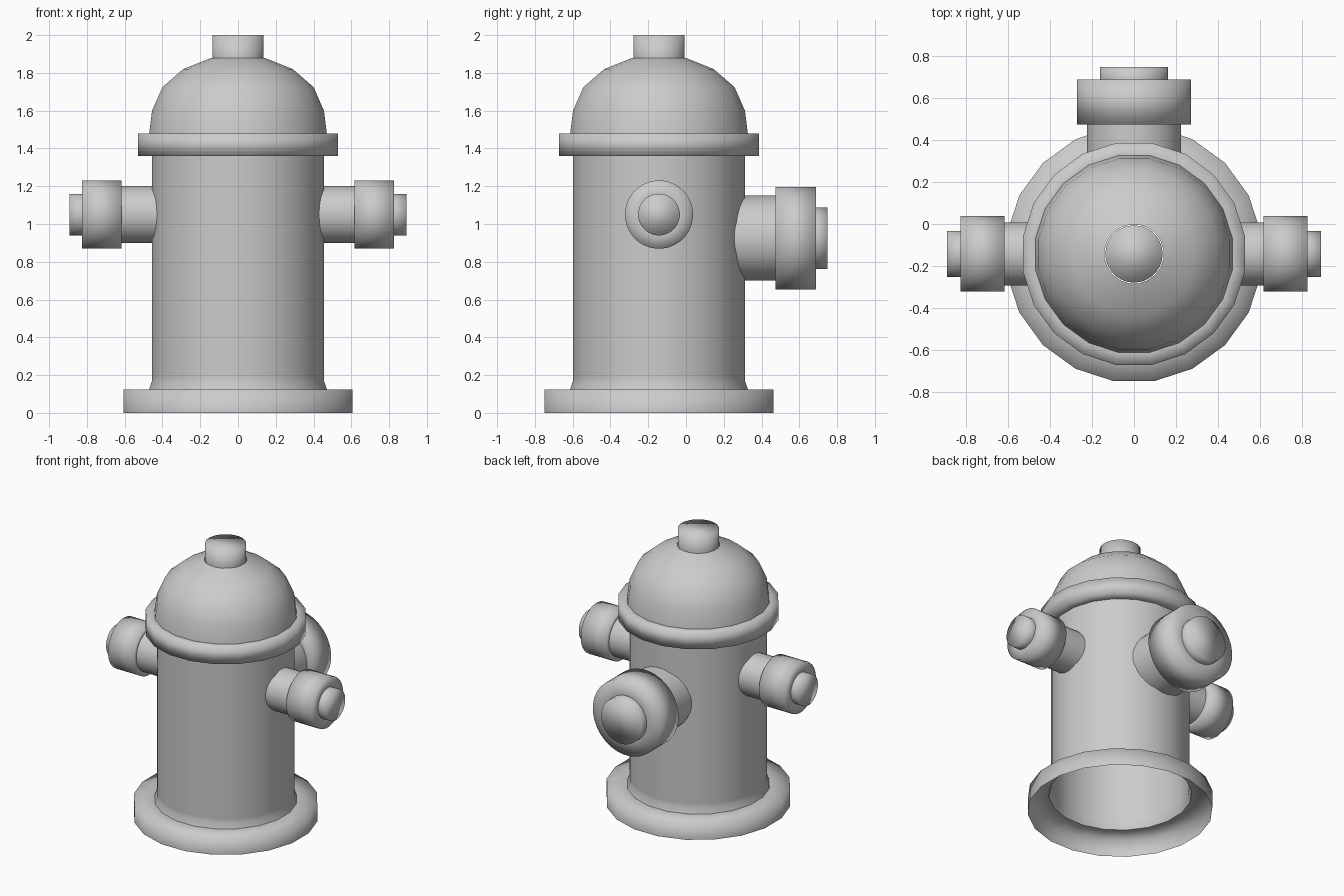
import bpy
import bmesh
import math
from mathutils import Matrix, Vector

cube = bpy.data.objects.get("Cube")
if cube:
    bpy.data.objects.remove(cube, do_unlink=True)

grey = bpy.data.materials.new("plain grey")
grey.use_nodes = True
COLOUR = (0.6, 0.6, 0.6, 1)
grey.diffuse_color = COLOUR
grey.node_tree.nodes["Principled BSDF"].inputs["Base Color"].default_value = COLOUR

CENTRE_Y = -0.143


def lathe(name, profile, sides, origin, axis=(0, 0, 1), cap_end=False):
    """Revolve (radius, distance) points about an axis through origin."""
    bm = bmesh.new()
    # Radii are measured across the flats
    grow = 1 / math.cos(math.pi / sides)
    rings = []
    for radius, dist in profile:
        ring = []
        for i in range(sides):
            a = 2 * math.pi * (i + 0.5) / sides
            ring.append(bm.verts.new((radius * grow * math.cos(a),
                                      radius * grow * math.sin(a), dist)))
        rings.append(ring)
    for low, high in zip(rings, rings[1:]):
        for i in range(sides):
            j = (i + 1) % sides
            bm.faces.new((low[i], low[j], high[j], high[i]))
    if cap_end:
        bm.faces.new(rings[-1])
    for face in bm.faces:
        face.smooth = True
    turn = Vector((0, 0, 1)).rotation_difference(Vector(axis)).to_matrix().to_4x4()
    bm.transform(Matrix.Translation(origin) @ turn)
    mesh = bpy.data.meshes.new(name)
    bm.to_mesh(mesh)
    bm.free()
    mesh.materials.append(grey)
    obj = bpy.data.objects.new(name, mesh)
    bpy.context.collection.objects.link(obj)
    return obj


def outlet(name, origin, axis, pipe, cap, nub, starts, end):
    """Stub pipe, wide cap and small end nub along one axis."""
    a, b, c = starts
    lathe(name + "_pipe", [(pipe, a), (pipe, b)], 32, origin, axis)
    lathe(name + "_cap", [(pipe, b), (cap, b), (cap, c), (nub, c)], 32, origin, axis)
    lathe(name + "_nub", [(nub, c), (nub, end)], 32, origin, axis, True)


middle = (0, CENTRE_Y, 0)

# Hollow foot and barrel, open underneath
lathe("base_flange", [(0.607, 0), (0.607, 0.125), (0.47, 0.125)], 20, middle)
lathe("barrel", [(0.47, 0.125), (0.455, 0.17), (0.455, 0.19), (0.455, 1.36)], 20, middle)

# Collar, dome and top knob
lathe("collar", [(0.455, 1.36), (0.53, 1.36), (0.53, 1.48), (0.47, 1.48)], 20, middle)
lathe("dome", [(0.47, 1.48), (0.455, 1.6), (0.40, 1.725), (0.29, 1.82), (0.14, 1.88)],
      20, middle)
lathe("top_knob", [(0.136, 1.875), (0.136, 2.0)], 32, middle, cap_end=True)

# Matching side outlets and the larger rear outlet
for side, sign in (("left", 1), ("right", -1)):
    outlet(side + "_outlet", (0, CENTRE_Y, 1.05), (sign, 0, 0),
           0.15, 0.18, 0.11, (0.42, 0.618, 0.827), 0.892)
outlet("rear_outlet", (0, CENTRE_Y, 0.925), (0, 1, 0),
       0.225, 0.272, 0.163, (0.38, 0.618, 0.832), 0.893)
